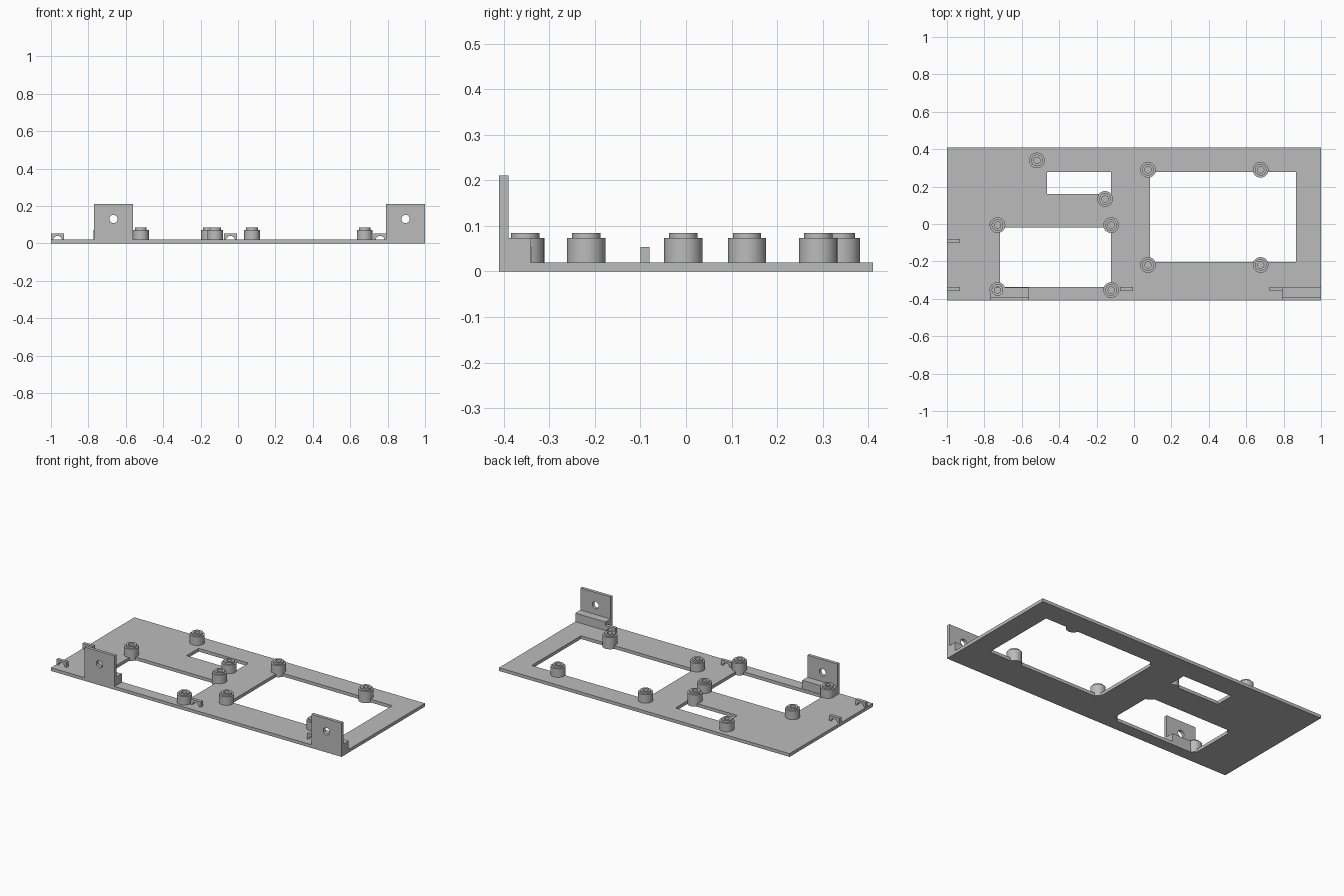
import bpy, bmesh
from math import pi, cos, sin
from mathutils import Matrix, Vector

cube = bpy.data.objects.get("Cube")
if cube:
    bpy.data.objects.remove(cube, do_unlink=True)

GREY = (0.5, 0.5, 0.5, 1.0)
grey = bpy.data.materials.new("plain grey")
grey.use_nodes = True
grey.diffuse_color = GREY
grey.node_tree.nodes["Principled BSDF"].inputs["Base Color"].default_value = GREY

parts = []


def finish(name, bm):
    """Weld the mesh, face it outwards and add it to the scene."""
    bmesh.ops.remove_doubles(bm, verts=bm.verts, dist=0.0001)
    bmesh.ops.recalc_face_normals(bm, faces=bm.faces)
    mesh = bpy.data.meshes.new(name)
    bm.to_mesh(mesh)
    bm.free()
    mesh.materials.append(grey)
    obj = bpy.data.objects.new(name, mesh)
    bpy.context.collection.objects.link(obj)
    parts.append(obj)


def rect(x0, x1, y0, y1):
    return [(x0, y0), (x1, y0), (x1, y1), (x0, y1)]


def arc(x, y, r, end, steps):
    return [(x + r * cos(end * i / steps), y + r * sin(end * i / steps)) for i in range(steps)]


def sheet(name, loops, thickness, matrix):
    """Flat part: the first loop is the outline, the others are holes."""
    curve = bpy.data.curves.new(name, 'CURVE')
    curve.dimensions = '2D'
    curve.fill_mode = 'BOTH'
    curve.extrude = thickness / 2
    for loop in loops:
        spline = curve.splines.new('POLY')
        spline.points.add(len(loop) - 1)
        for point, (x, y) in zip(spline.points, loop):
            point.co = (x, y, 0, 1)
        spline.use_cyclic_u = True
    temp = bpy.data.objects.new(name + " outline", curve)
    bpy.context.collection.objects.link(temp)
    graph = bpy.context.evaluated_depsgraph_get()
    mesh = bpy.data.meshes.new_from_object(temp.evaluated_get(graph))
    bm = bmesh.new()
    bm.from_mesh(mesh)
    bm.transform(matrix)
    bpy.data.objects.remove(temp, do_unlink=True)
    bpy.data.curves.remove(curve)
    bpy.data.meshes.remove(mesh)
    finish(name, bm)


def upright(y):
    """Stand a flat part up, facing the front, centred on depth y."""
    return Matrix.Translation((0, y, 0)) @ Matrix.Rotation(pi / 2, 4, 'X')


def box(name, x0, x1, y0, y1, z0, z1):
    bm = bmesh.new()
    bmesh.ops.create_cube(bm, size=1)
    bm.transform(Matrix.Translation(((x0 + x1) / 2, (y0 + y1) / 2, (z0 + z1) / 2))
                 @ Matrix.Diagonal((x1 - x0, y1 - y0, z1 - z0, 1)))
    finish(name, bm)


def standoff(name, x, y):
    """Stepped round post with a blind screw hole."""
    profile = [(0, 0), (0.042, 0), (0.042, 0.073), (0.031, 0.073),
               (0.031, 0.084), (0.017, 0.084), (0.017, 0.02), (0, 0.02)]
    bm = bmesh.new()
    verts = [bm.verts.new((x + r, y, z)) for r, z in profile]
    edges = [bm.edges.new(pair) for pair in zip(verts, verts[1:])]
    bmesh.ops.spin(bm, geom=verts + edges, cent=(x, y, 0), axis=(0, 0, 1),
                   angle=2 * pi, steps=40)
    finish(name, bm)


# Base plate with three windows
sheet("base_plate", [rect(-1, 1, -0.41, 0.41),
                     rect(0.086, 0.866, -0.204, 0.279),
                     rect(-0.466, -0.123, 0.161, 0.279),
                     rect(-0.716, -0.123, -0.337, -0.02)],
      0.02, Matrix.Translation((0, 0, 0.01)))

# Standoffs: two rectangles of four and one diagonal pair
spots = [(x, y) for x in (0.075, 0.677) for y in (-0.219, 0.29)]
spots += [(x, y) for x in (-0.73, -0.122) for y in (-0.353, -0.006)]
spots += [(-0.519, 0.34), (-0.155, 0.134)]
for i, (x, y) in enumerate(spots):
    standoff(f"standoff_{i + 1}", x, y)

# Front mounting brackets: drilled tab with a foot behind it
for side, x0, x1 in (("right", -0.77, -0.562), ("left", 0.792, 1.0)):
    sheet(f"{side}_bracket_tab",
          [rect(x0, x1, 0, 0.21), arc((x0 + x1) / 2, 0.131, 0.022, 2 * pi, 32)],
          0.02, upright(-0.40))
    box(f"{side}_bracket_foot", x0, x1, -0.395, -0.34, 0.005, 0.073)

# Cable loops: small arches on the plate
for i, (x, y) in enumerate([(-0.965, -0.09), (-0.965, -0.348), (-0.04, -0.348), (0.76, -0.348)]):
    w = 0.035
    arch = [(x + w, 0.018), (x + w, 0.053), (x - w, 0.053), (x - w, 0.018)]
    arch += [(x - 0.024 * cos(pi * k / 16), 0.018 + 0.022 * sin(pi * k / 16)) for k in range(17)]
    sheet(f"cable_loop_{i + 1}", [arch], 0.02, upright(y))

# Smooth the round walls, keep the edges sharp
bpy.ops.object.select_all(action='DESELECT')
for obj in parts:
    obj.select_set(True)
bpy.context.view_layer.objects.active = parts[0]
bpy.ops.object.shade_smooth_by_angle(angle=pi / 6)
